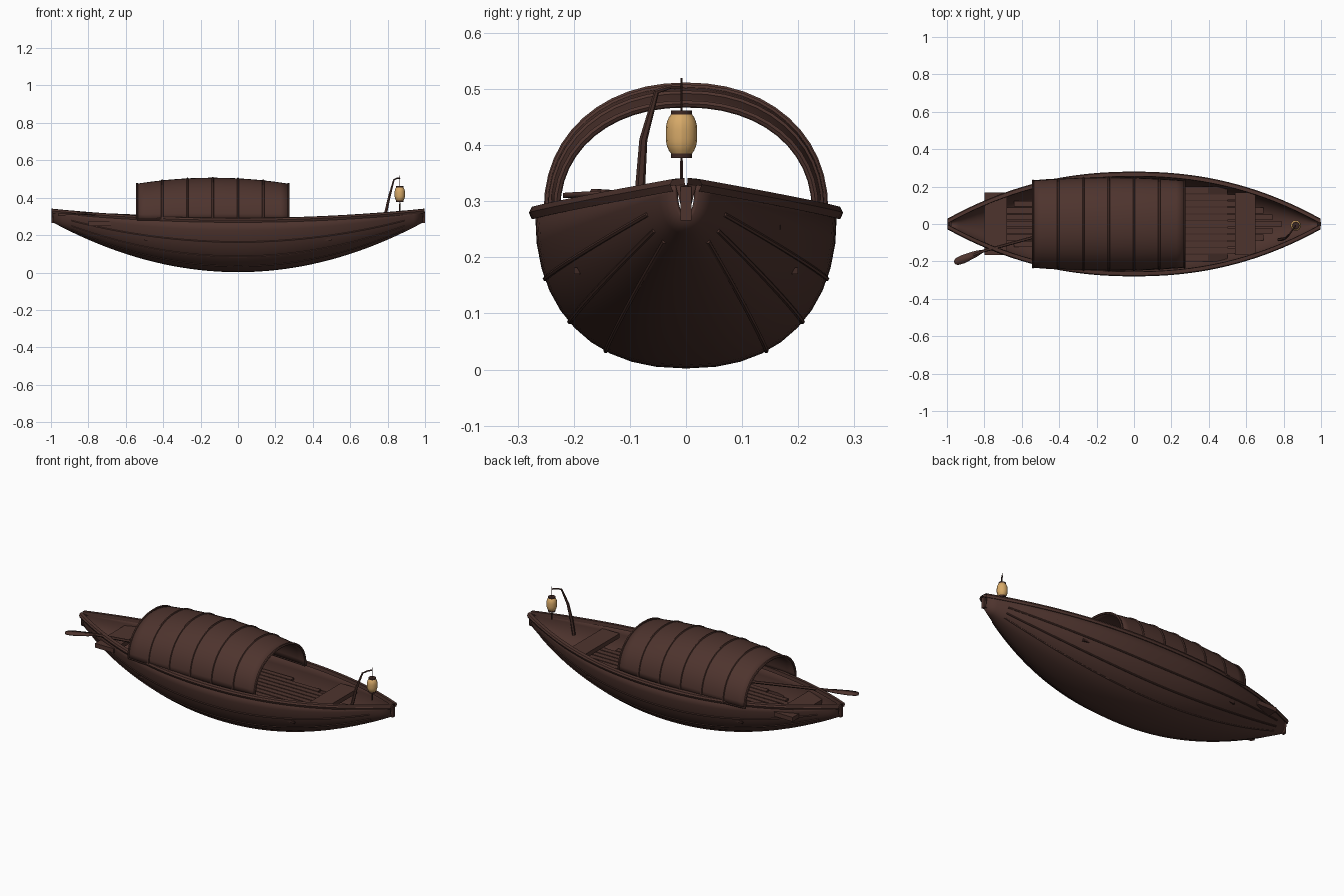
import bpy, bmesh, math
from mathutils import Vector

if "Cube" in bpy.data.objects:
    bpy.data.objects.remove(bpy.data.objects["Cube"], do_unlink=True)


def material(name, rgb):
    m = bpy.data.materials.new(name)
    m.use_nodes = True
    m.diffuse_color = (*rgb, 1)
    m.node_tree.nodes["Principled BSDF"].inputs["Base Color"].default_value = (*rgb, 1)
    return m


WOOD = material("brown wood", (0.076, 0.034, 0.027))
DARK = material("dark wood", (0.048, 0.021, 0.017))
PAPER = material("lantern paper", (0.68, 0.40, 0.14))


def finish(obj, mat, angle=None):
    obj.data.materials.append(mat)
    if angle:
        bpy.ops.object.select_all(action="DESELECT")
        obj.select_set(True)
        bpy.context.view_layer.objects.active = obj
        bpy.ops.object.shade_smooth_by_angle(angle=math.radians(angle))
    return obj


def add(name, data):
    obj = bpy.data.objects.new(name, data)
    bpy.context.collection.objects.link(obj)
    return obj


def box(name, lo, hi, mat=WOOD):
    bm = bmesh.new()
    bmesh.ops.create_cube(bm, size=1)
    for v in bm.verts:
        v.co = Vector([l + (h - l) * (c + 0.5) for l, h, c in zip(lo, hi, v.co)])
    me = bpy.data.meshes.new(name)
    bm.to_mesh(me)
    bm.free()
    return finish(add(name, me), mat)


def loft(name, rows, mat, thickness=0, cap=False, angle=35):
    """Skin a list of equal-length point rows."""
    bm = bmesh.new()
    grid = [[bm.verts.new(p) for p in row] for row in rows]
    for a, b in zip(grid, grid[1:]):
        for i in range(len(a) - 1):
            bm.faces.new((a[i], a[i + 1], b[i + 1], b[i]))
    if cap:
        bm.faces.new(grid[0])
        bm.faces.new(grid[-1])
    bmesh.ops.recalc_face_normals(bm, faces=bm.faces)
    me = bpy.data.meshes.new(name)
    bm.to_mesh(me)
    bm.free()
    obj = add(name, me)
    if thickness:
        mod = obj.modifiers.new("thickness", "SOLIDIFY")
        mod.thickness = thickness
        mod.offset = 0
    return finish(obj, mat, angle)


def tube(name, points, radius, mat=WOOD, taper=None):
    """Round bar along a path, with optional radius factors per point."""
    cu = bpy.data.curves.new(name, "CURVE")
    cu.dimensions = "3D"
    cu.bevel_depth = radius
    cu.bevel_resolution = 1
    cu.use_fill_caps = True
    sp = cu.splines.new("POLY")
    sp.points.add(len(points) - 1)
    for i, p in enumerate(points):
        sp.points[i].co = (*p, 1)
        sp.points[i].radius = taper[i] if taper else 1
    obj = add(name, cu)
    bpy.ops.object.select_all(action="DESELECT")
    obj.select_set(True)
    bpy.context.view_layer.objects.active = obj
    bpy.ops.object.convert(target="MESH")
    return finish(bpy.context.object, mat, 40)


def lathe(name, centre, profile, mat, sides=16):
    rows = [[(centre[0] + r * math.cos(a), centre[1] + r * math.sin(a), z)
             for a in [math.tau * i / sides for i in range(sides + 1)]]
            for r, z in profile]
    return loft(name, rows, mat, angle=50)


# Hull lines: half beam, rail height and keel height along the length
POW = 0.87


def beam(x):
    return 0.012 + 0.253 * (1 - abs(x) ** 2.2)


def sheer(x):
    return 0.28 + 0.05 * x * x


def keel(x):
    return 0.006 + 0.272 * x * x


def hull_point(x, t, grow=0.0):
    c, s = math.cos(t), math.sin(t)
    y = math.copysign(abs(c) ** POW, c) * (beam(x) + grow)
    return (x, y, sheer(x) - (sheer(x) - keel(x) + grow) * max(s, 0) ** POW)


def inner_width(x, z):
    f = (sheer(x) - z) / (sheer(x) - keel(x))
    return 0 if f >= 1 else beam(x) * (1 - f ** (1 / POW * 2)) ** (POW / 2) - 0.012


stations = [-0.988 + 1.976 * i / 40 for i in range(41)]
loft("hull", [[hull_point(x, math.pi * j / 20) for j in range(21)] for x in stations],
     WOOD, thickness=0.008)
for end, label in ((-1, "stern"), (1, "bow")):
    x = end * 0.988
    loft(label + "_end", [[(x, -beam(x), sheer(x)), (x, beam(x), sheer(x))],
                          [(x, -0.004, keel(x)), (x, 0.004, keel(x))]], WOOD, thickness=0.006)
    box(label + "_post", (x - 0.01, -0.01, 0.266), (x + 0.011, 0.01, 0.326))

# Rails and outer battens on both sides
for side, label in ((1, "left"), (-1, "right")):
    rail = [[(x, side * (beam(x) + dy), sheer(x) + dz) for dy, dz in
             ((-0.012, -0.008), (0.01, -0.012), (0.015, 0), (0.01, 0.01), (-0.01, 0.012),
              (-0.012, -0.008))] for x in [s * 1.01 for s in stations]]
    loft(label + "_rail", rail, WOOD, cap=False)
    for n, s in enumerate((0.375, 0.667, 0.874)):
        t = math.asin(s)
        t = t if side > 0 else math.pi - t
        tube(f"{label}_batten_{n}", [hull_point(0.9 * x, t, 0.003) for x in stations], 0.0045)

# Floor planks, trimmed to the hull
FLOOR = 0.19
PITCH = 0.036
for n in range(-6, 7):
    y = n * PITCH
    reach = [x for x in stations if inner_width(x, FLOOR) > abs(y) + PITCH / 2]
    if reach:
        e = max(reach)
        box(f"floor_plank_{n + 6}", (-min(e, 0.7), y - 0.015, FLOOR - 0.012),
            (e, y + 0.015, FLOOR))
box("floor_bearer", (-0.5, -0.2, FLOOR - 0.02), (0.5, 0.2, FLOOR - 0.008), DARK)

# Cross seats
box("stern_seat", (-0.8, -0.165, 0.25), (-0.68, 0.168, 0.275))
box("bow_seat", (0.54, -0.165, 0.25), (0.65, 0.168, 0.275))


# Arched canopy and its ribs
def arch(x, grow=0.0):
    bulge = 1 - ((x + 0.135) / 0.405) ** 2
    w, h = 0.228 + 0.017 * bulge + grow, 0.188 + 0.032 * bulge + grow
    pts = []
    for i in range(25):
        a = math.pi * i / 24
        c, s = math.cos(a), max(math.sin(a), 0)
        pts.append((x, math.copysign(abs(c) ** 0.93, c) * w, 0.283 + h * s ** 0.93))
    return pts


loft("canopy", [arch(-0.54 + 0.81 * i / 18) for i in range(19)], WOOD, thickness=0.008)
for n in range(7):
    tube(f"canopy_rib_{n}", arch(-0.54 + 0.135 * n, 0.003), 0.0065)
for side, label in ((0, "left"), (-1, "right")):
    tube(label + "_canopy_foot", [arch(-0.54 + 0.09 * i)[side] for i in range(10)], 0.006)

# Steering oar
tube("oar_shaft", [(-0.86, -0.165, 0.315), (-0.8, -0.143, 0.314), (-0.35, -0.02, 0.295)], 0.008)
axis = Vector((-0.15, -0.062, -0.004))
across = Vector((0.38, -0.92, 0))
start = Vector((-0.81, -0.145, 0.314))
loft("oar_blade", [[start + axis * f - across * w, start + axis * f + across * w]
                   for f, w in ((0, 0.008), (0.25, 0.017), (0.7, 0.023), (0.92, 0.019), (1, 0.008))],
     WOOD, thickness=0.009)

# Lantern pole with arm
LX, LY = 0.865, -0.008
tube("lantern_pole", [(0.775, -0.083, 0.235), (0.79, -0.082, 0.32), (0.81, -0.076, 0.41),
                      (0.834, -0.052, 0.497)], 0.009, taper=[1, 1, 0.8, 0.5])
tube("lantern_arm", [(0.832, -0.054, 0.495), (0.85, -0.028, 0.504), (LX, LY, 0.505)], 0.004)
tube("lantern_cord", [(LX, LY, 0.455), (LX, LY, 0.52)], 0.002, DARK)
tube("lantern_tassel", [(LX, LY, 0.33), (LX, LY, 0.365), (LX, LY, 0.385)], 0.003, DARK,
     taper=[1, 1, 0.6])

# Lantern body and caps
body = [(0.028 * (1 - 0.38 * abs(u) ** 3), 0.42 + 0.037 * u)
        for u in [i / 5 - 1 for i in range(11)]]
lathe("lantern_body", (LX, LY), body, PAPER)
for z, label in ((0.381, "bottom"), (0.458, "top")):
    lathe(f"lantern_{label}_cap", (LX, LY),
          [(0.001, z - 0.004), (0.019, z - 0.004), (0.019, z + 0.004), (0.001, z + 0.004)], DARK)
